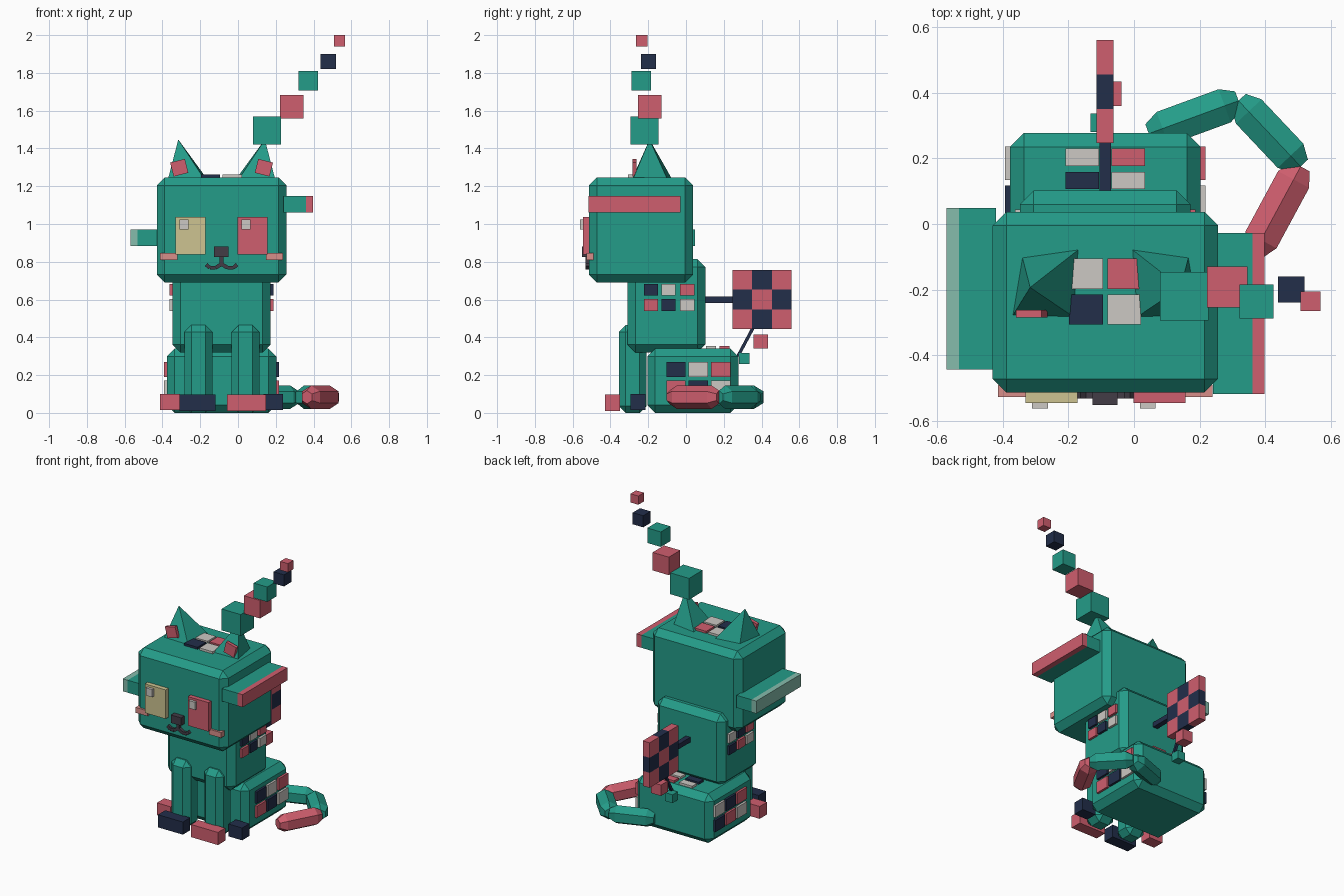
import bpy, bmesh, math
from mathutils import Vector, Matrix

if "Cube" in bpy.data.objects:
    bpy.data.objects.remove(bpy.data.objects["Cube"])


def material(name, r, g, b):
    m = bpy.data.materials.new(name)
    lin = [((c / 255 + 0.055) / 1.055) ** 2.4 for c in (r, g, b)]
    m.diffuse_color = (*lin, 1)
    m.use_nodes = True
    m.node_tree.nodes["Principled BSDF"].inputs["Base Color"].default_value = m.diffuse_color
    return m


TEAL = material("teal", 36, 156, 137)
PINK = material("rose pink", 207, 94, 110)
NAVY = material("navy", 34, 46, 74)
GREY = material("pale grey", 204, 200, 195)
CREAM = material("pale yellow", 205, 196, 145)
DARK = material("charcoal", 66, 60, 70)
MINT = material("mint", 134, 188, 172)
BLUSH = material("blush", 217, 143, 138)
CX = -0.087  # the cat's own middle line


def finish(name, bm, mat):
    bmesh.ops.recalc_face_normals(bm, faces=bm.faces)
    me = bpy.data.meshes.new(name)
    bm.to_mesh(me)
    bm.free()
    me.materials.append(mat)
    ob = bpy.data.objects.new(name, me)
    bpy.context.collection.objects.link(ob)
    return ob


def box(name, mat, x, y, z, bevel=0, rot=None):
    """Box from its (min, max) ranges, with optional chamfer and turn."""
    c = Vector((sum(x) / 2, sum(y) / 2, sum(z) / 2))
    size = (abs(x[1] - x[0]), abs(y[1] - y[0]), abs(z[1] - z[0]))
    bm = bmesh.new()
    bmesh.ops.create_cube(bm, size=1)
    bmesh.ops.scale(bm, vec=size, verts=bm.verts)
    if bevel:
        bmesh.ops.bevel(bm, geom=bm.edges[:], offset=bevel, segments=1,
                        affect='EDGES', profile=0.5)
    if rot:
        bmesh.ops.transform(bm, matrix=rot, verts=bm.verts)
    bmesh.ops.translate(bm, vec=c, verts=bm.verts)
    return finish(name, bm, mat)


def cube(name, mat, c, s):
    return box(name, mat, *[(v - s / 2, v + s / 2) for v in c])


def loft(name, mat, a, b, rings, sides):
    """Straight tube from a to b; rings are (distance along, radius)."""
    a, b = Vector(a), Vector(b)
    d = (b - a).normalized()
    side = d.cross(Vector((0, 0, 1))).normalized()
    up = side.cross(d)
    bm = bmesh.new()
    loops = []
    for t, r in rings:
        loops.append([bm.verts.new(a + d * t + r * (
            up * math.cos(2 * math.pi * i / sides) + side * math.sin(2 * math.pi * i / sides)))
            for i in range(sides)])
    for p, q in zip(loops, loops[1:]):
        for i in range(sides):
            j = (i + 1) % sides
            bm.faces.new((p[i], p[j], q[j], q[i]))
    bm.faces.new(loops[0])
    bm.faces.new(loops[-1])
    return finish(name, bm, mat)


def bar(name, mat, a, b, w):
    """Square rod between two points."""
    n = (Vector(b) - Vector(a)).length
    q = Vector((0, 0, 1)).rotation_difference(Vector(b) - Vector(a))
    m = (Vector(a) + Vector(b)) / 2
    return box(name, mat, *[(m[i] - s / 2, m[i] + s / 2) for i, s in enumerate((w, w, n))],
               rot=q.to_matrix().to_4x4())


# Main masses
box("head", TEAL, (-0.43, 0.256), (-0.513, 0.037), (0.69, 1.247), 0.042)
box("torso", TEAL, (-0.347, 0.172), (-0.31, 0.102), (0.32, 0.815), 0.042)
box("haunches", TEAL, (-0.377, 0.203), (-0.205, 0.277), (0.0, 0.34), 0.042)

# Front legs and the four paws
for x in (-0.21, 0.04):
    box("front_leg", TEAL, (x - 0.074, x + 0.074), (-0.356, -0.208), (0.0, 0.465), 0.037)
box("front_paw_left", NAVY, (-0.31, -0.12), (-0.43, -0.35), (0.01, 0.097))
box("front_paw_right", PINK, (-0.057, 0.148), (-0.43, -0.35), (0.01, 0.097))
box("hind_paw_left", PINK, (-0.412, -0.308), (-0.295, -0.215), (0.015, 0.1))
box("hind_paw_right", NAVY, (0.134, 0.238), (-0.295, -0.215), (0.015, 0.1))

# Curled tail of three faceted segments
tail = [(0.045, 0.275, 0.083), (0.318, 0.375, 0.083), (0.507, 0.175, 0.083), (0.365, -0.088, 0.083)]
for a, b, m in zip(tail, tail[1:], (TEAL, TEAL, PINK)):
    n = (Vector(b) - Vector(a)).length
    loft("tail_segment", m, a, b,
         [(0, 0.035), (0.045, 0.062), (n - 0.045, 0.062), (n, 0.035)], 6)

# Ears with inner plates, mirrored over the middle line
for s in (-1, 1):
    bm = bmesh.new()
    base = [(0.253, -0.10), (0.078, -0.075), (0.093, -0.285), (0.283, -0.28)]
    ring = [bm.verts.new((CX + s * u, v, 1.24)) for u, v in base]
    tip = bm.verts.new((CX + s * 0.229, -0.193, 1.447))
    for i in range(4):
        bm.faces.new((ring[i], ring[(i + 1) % 4], tip))
    bm.faces.new(ring)
    finish("ear", bm, TEAL)
    x = CX + s * 0.224
    box("inner_ear", PINK, (x - 0.04, x + 0.04), (-0.284, -0.262), (1.26, 1.336),
        rot=Matrix.Rotation(0.25 * s, 4, 'Y'))

# Cubes drifting up from the ear
for c, s, m in [((0.153, -0.22, 1.495), 0.147, TEAL), ((0.284, -0.192, 1.621), 0.124, PINK),
                ((0.373, -0.236, 1.758), 0.103, TEAL), ((0.478, -0.199, 1.86), 0.08, NAVY),
                ((0.537, -0.235, 1.97), 0.06, PINK)]:
    cube("drifting_cube", m, c, s)

# Side fins with coloured tips
box("fin_right", TEAL, (0.24, 0.36), (-0.517, -0.028), (1.06, 1.147))
box("fin_right_tip", PINK, (0.36, 0.397), (-0.517, -0.028), (1.06, 1.147))
box("fin_left", TEAL, (-0.533, -0.42), (-0.442, 0.048), (0.884, 0.97))
box("fin_left_tip", MINT, (-0.57, -0.533), (-0.442, 0.048), (0.884, 0.97))

# Face
for s, m in ((-1, CREAM), (1, PINK)):
    x = CX + s * 0.164
    box("eye", m, (x - 0.079, x + 0.079), (-0.544, -0.5), (0.838, 1.038))
    box("eye_glint", GREY, (x - 0.059, x - 0.011), (-0.562, -0.54), (0.97, 1.023))
    x = CX + s * 0.28
    box("cheek", BLUSH, (x - 0.046, x + 0.046), (-0.527, -0.49), (0.81, 0.847))
    mouth = [(0, 0.788), (0.032, 0.768), (0.062, 0.768), (0.082, 0.785)]
    for (u, z), (v, w) in zip(mouth, mouth[1:]):
        bar("mouth_curve", DARK, (CX + s * u, -0.521, z), (CX + s * v, -0.521, w), 0.02)
box("nose", DARK, (-0.127, -0.05), (-0.55, -0.5), (0.825, 0.88))
bar("mouth_stem", DARK, (CX, -0.521, 0.78), (CX, -0.521, 0.83), 0.02)

# Checker patches on both sides of torso and haunches
cycle = [NAVY, GREY, PINK]
for s, first in ((1, 0), (-1, 2)):
    for name, xc, half, ys, w, zs, h in [
            ("torso_patch", -0.0875, 0.26, (-0.185, -0.092, 0.007), 0.075, (0.652, 0.571), 0.062),
            ("haunch_patch", CX, 0.29, (-0.053, 0.065, 0.185), 0.103, (0.23, 0.131), 0.08)]:
        xs = (xc + s * (half - 0.01), xc + s * (half + 0.015))
        for r, z in enumerate(zs):
            for c, y in enumerate(ys):
                # left side runs pink, navy, grey; right side navy, grey, pink
                box(name, cycle[(first + c - r) % 3], (min(xs), max(xs)),
                    (y - w / 2, y + w / 2), (z - h / 2, z + h / 2))

# Two-by-two patches on top of the head and of the haunches
for name, ys, h, z in [("head_patch", (-0.151, -0.26), 0.092, 1.247),
                       ("rump_patch", (0.203, 0.132), 0.052, 0.34)]:
    for y, row in zip(ys, ((GREY, PINK), (NAVY, GREY))):
        for dx, m in zip((-0.146, -0.03) if z > 1 else (-0.157, -0.018), row):
            box(name, m, (dx - 0.051, dx + 0.051), (y - h / 2, y + h / 2), (z - 0.01, z + 0.015))

# Winding key on the back: rod and a three-by-three checker
box("key_rod", NAVY, (-0.105, -0.07), (0.09, 0.26), (0.583, 0.617))
for i in range(3):
    for j in range(3):
        y, z = 0.246 + i * 0.1045, 0.445 + j * 0.1035
        box("key_cell", NAVY if (i + j) % 2 else PINK, (-0.114, -0.062),
            (y, y + 0.1045), (z, z + 0.1035))
# Dangling charm under the key
bar("charm_string", NAVY, (CX, 0.355, 0.45), (CX, 0.275, 0.3), 0.017)
cube("charm_pink", PINK, (-0.075, 0.396, 0.378), 0.075)
cube("charm_teal", TEAL, (-0.104, 0.308, 0.288), 0.057)
